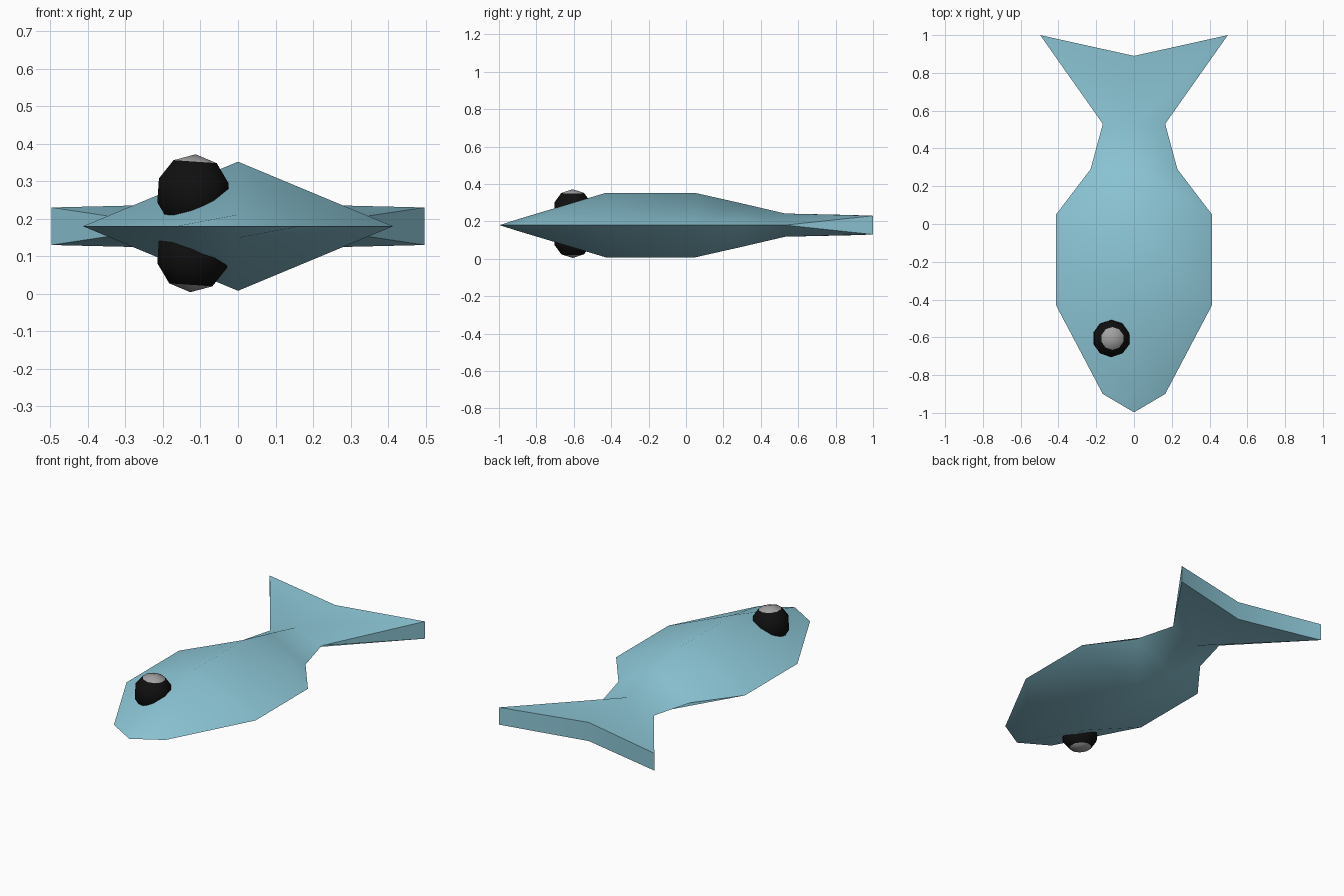
import bpy
import bmesh
import math
from mathutils import Matrix

cube = bpy.data.objects.get("Cube")
if cube:
    bpy.data.objects.remove(cube, do_unlink=True)


def material(name, rgb):
    m = bpy.data.materials.new(name)
    m.use_nodes = True
    color = (*rgb, 1.0)
    m.diffuse_color = color
    bsdf = next(n for n in m.node_tree.nodes if n.type == 'BSDF_PRINCIPLED')
    bsdf.inputs["Base Color"].default_value = color
    return m


skin = material("pale blue skin", (0.27, 0.58, 0.69))
black = material("eye black", (0.005, 0.005, 0.005))
grey = material("pupil grey", (0.36, 0.36, 0.36))


def finish(bm, name, mats):
    bmesh.ops.recalc_face_normals(bm, faces=bm.faces)
    mesh = bpy.data.meshes.new(name)
    bm.to_mesh(mesh)
    bm.free()
    for m in mats:
        mesh.materials.append(m)
    obj = bpy.data.objects.new(name, mesh)
    bpy.context.collection.objects.link(obj)
    bpy.ops.object.select_all(action='DESELECT')
    obj.select_set(True)
    bpy.context.view_layer.objects.active = obj
    bpy.ops.object.shade_smooth_by_angle(angle=math.radians(60))
    return obj


# Body: diamond sections given as (y, half width, half height)
MID = 0.18
STATIONS = [(-0.90, 0.165, 0.031), (-0.43, 0.413, 0.172), (0.05, 0.413, 0.172),
            (0.29, 0.23, 0.118), (0.53, 0.165, 0.062)]
bm = bmesh.new()
nose = bm.verts.new((0, -0.997, MID))
rings = []
for y, w, h in STATIONS:
    rings.append([bm.verts.new(p) for p in
                  ((w, y, MID), (0, y, MID + h), (-w, y, MID), (0, y, MID - h))])
for i in range(4):
    bm.faces.new((nose, rings[0][i], rings[0][(i + 1) % 4]))
    for a, b in zip(rings, rings[1:]):
        bm.faces.new((a[i], a[(i + 1) % 4], b[(i + 1) % 4], b[i]))

# Tail: forked wedge that opens from the neck rim to square-cut tips
left, ridge, right, keel = rings[-1]
notch_top = bm.verts.new((0, 0.89, MID + 0.054))
notch_low = bm.verts.new((0, 0.89, MID - 0.054))
for rim, side in ((left, 1), (right, -1)):
    tip_top = bm.verts.new((side * 0.497, 1.0, MID + 0.05))
    tip_low = bm.verts.new((side * 0.497, 1.0, MID - 0.05))
    bm.faces.new((ridge, rim, tip_top, notch_top))
    bm.faces.new((keel, rim, tip_low, notch_low))
    bm.faces.new((rim, tip_top, tip_low))
    bm.faces.new((tip_top, tip_low, notch_low, notch_top))
finish(bm, "fish_body", [skin])


# Eyes: slightly tilted low-poly spheres whose outer polar cap is the pupil
def eye(name, z, pole):
    bm = bmesh.new()
    r = 0.103
    bmesh.ops.create_uvsphere(bm, u_segments=10, v_segments=5, radius=r)
    for f in bm.faces:
        f.material_index = 1 if f.calc_center_median().z * pole > 0.8 * r else 0
    bm.transform(Matrix.Translation((-0.12, -0.606, z)) @
                 Matrix.Rotation(math.radians(4), 4, 'Y'))
    finish(bm, name, [black, grey])


eye("upper_eye", 0.269, 1)
eye("lower_eye", 0.107, -1)
